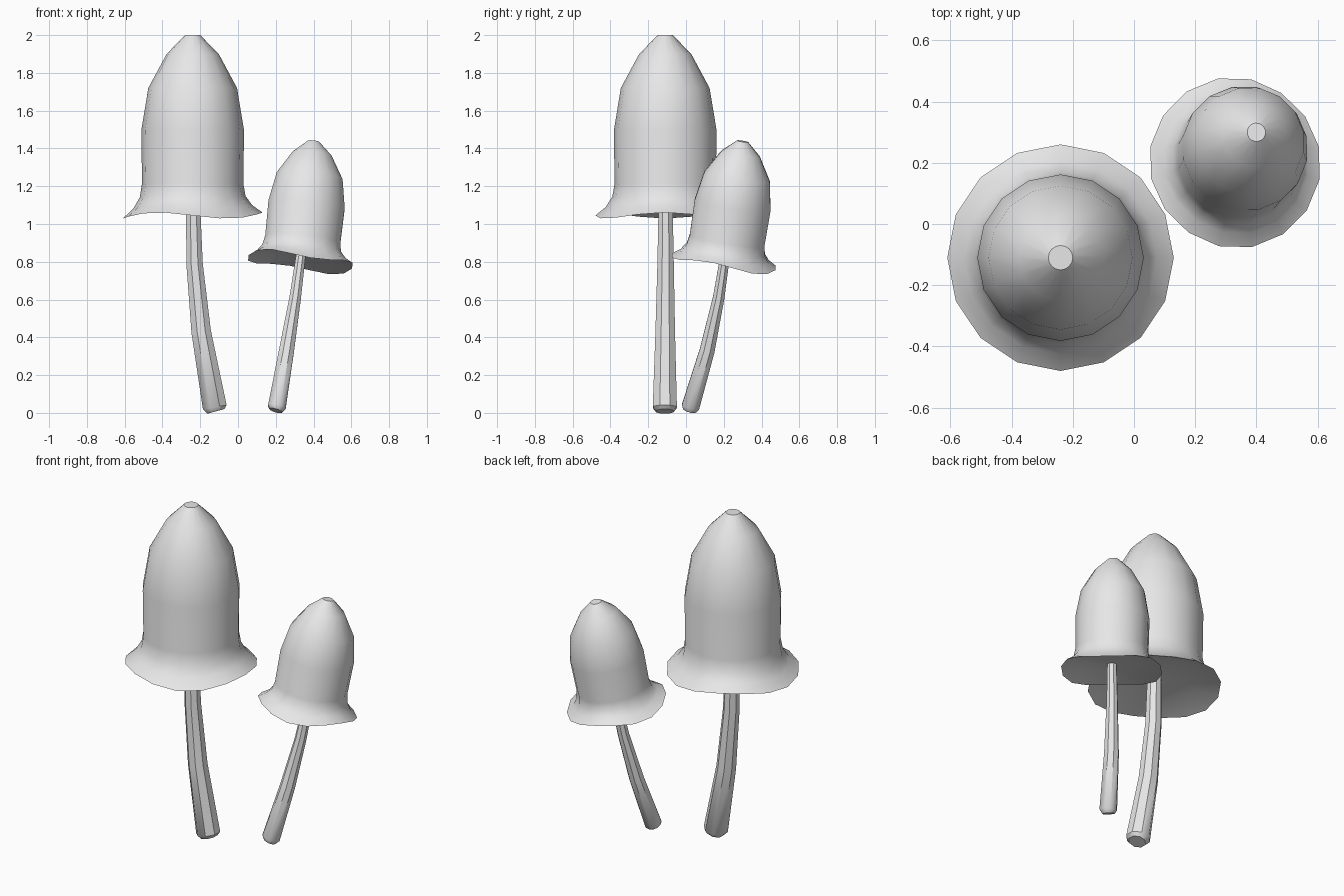
import bpy, bmesh, math
from mathutils import Vector, Matrix

cube = bpy.data.objects.get("Cube")
if cube:
    bpy.data.objects.remove(cube, do_unlink=True)

# One pale grey for everything
grey = bpy.data.materials.new("pale_grey")
grey.use_nodes = True
grey.diffuse_color = (0.8, 0.8, 0.8, 1)
grey.node_tree.nodes["Principled BSDF"].inputs["Base Color"].default_value = (0.8, 0.8, 0.8, 1)


def skin(name, rings, angle):
    """Join rings of points with quads, close both ends, shade smooth by angle."""
    bm = bmesh.new()
    loops = [[bm.verts.new(p) for p in ring] for ring in rings]
    n = len(loops[0])
    for a, b in zip(loops, loops[1:]):
        for i in range(n):
            j = (i + 1) % n
            bm.faces.new((a[i], a[j], b[j], b[i]))
    bm.faces.new(loops[0])
    bm.faces.new(loops[-1])
    bmesh.ops.recalc_face_normals(bm, faces=bm.faces)
    mesh = bpy.data.meshes.new(name)
    bm.to_mesh(mesh)
    bm.free()
    mesh.materials.append(grey)
    obj = bpy.data.objects.new(name, mesh)
    bpy.context.collection.objects.link(obj)
    bpy.ops.object.select_all(action='DESELECT')
    obj.select_set(True)
    bpy.context.view_layer.objects.active = obj
    bpy.ops.object.shade_smooth_by_angle(angle=math.radians(angle))
    return obj


# Bell profile as (radius, height above rim, share of the rim wave)
BELL = [(0.04, 0.05, 0), (0.24, 0.04, 0.2), (0.37, 0, 1), (0.315, 0.045, 0.6),
        (0.28, 0.1, 0.2), (0.268, 0.17, 0), (0.272, 0.45, 0), (0.235, 0.675, 0),
        (0.138, 0.855, 0), (0.04, 0.955, 0)]


def make_cap(name, base, axis, width, height, turn, phase, sides=16):
    tilt = Vector((0, 0, 1)).rotation_difference(Vector(axis)).to_matrix().to_4x4()
    place = Matrix.Translation(base) @ tilt
    rings = []
    for r, z, wave in BELL:
        ring = []
        for i in range(sides):
            a = math.tau * (i + turn) / sides
            lift = 0.016 * wave * math.cos(3 * a + phase)
            ring.append(place @ Vector((r * width * math.cos(a), r * width * math.sin(a),
                                        z * height + lift)))
        rings.append(ring)
    return skin(name, rings, 42)


def make_stem(name, path, sides=8):
    """Sweep a round section along a path of (x, y, z, radius)."""
    points = [Vector(p[:3]) for p in path]
    rings = []
    for k, p in enumerate(points):
        ahead = points[min(k + 1, len(points) - 1)]
        behind = points[max(k - 1, 0)]
        rot = Vector((0, 0, 1)).rotation_difference(ahead - behind)
        rings.append([p + rot @ Vector((path[k][3] * math.cos(a), path[k][3] * math.sin(a), 0))
                      for a in (math.tau * (i + 0.5) / sides for i in range(sides))])
    return skin(name, rings, 40)


# Tall upright mushroom
make_cap("large_cap", (-0.24, -0.11, 1.045), (0, 0, 1), 1, 1, 0, 0)
make_stem("large_stem", [(-0.117, -0.112, 0.008, 0.05), (-0.123, -0.112, 0.03, 0.069),
                         (-0.195, -0.11, 0.43, 0.056), (-0.23, -0.108, 0.79, 0.047),
                         (-0.238, -0.108, 1.12, 0.04)])

# Small leaning mushroom
make_cap("small_cap", (0.33, 0.2, 0.80), (0.07, 0.1, 0.64), 0.76, 0.68, 0.5, 0.8)
make_stem("small_stem", [(0.2, 0.018, 0.012, 0.036), (0.206, 0.024, 0.032, 0.051),
                         (0.257, 0.112, 0.33, 0.043), (0.303, 0.173, 0.61, 0.033),
                         (0.335, 0.21, 0.85, 0.027)])
